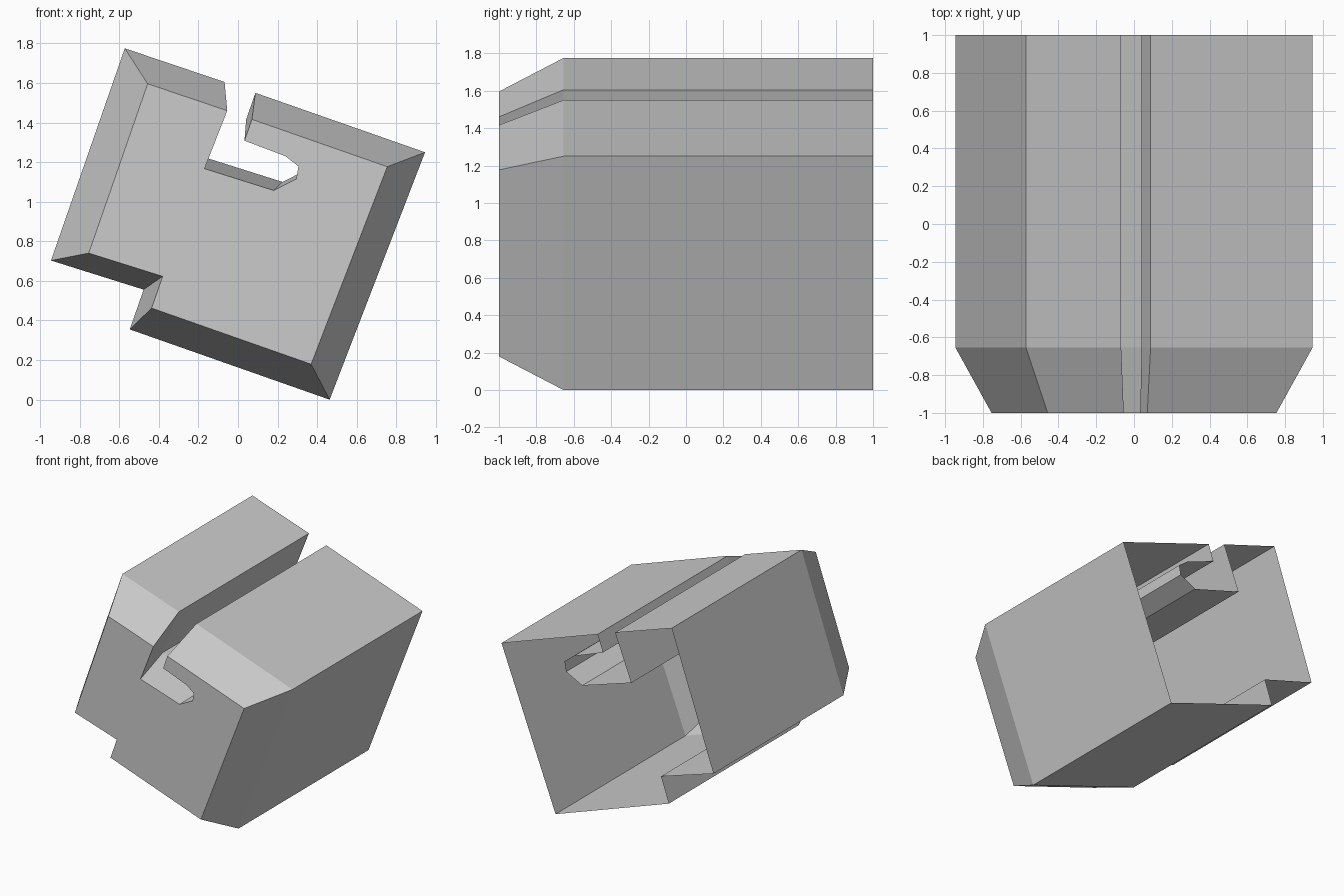
import bpy, bmesh

if "Cube" in bpy.data.objects:
    bpy.data.objects.remove(bpy.data.objects["Cube"])

grey = bpy.data.materials.new("plain grey")
grey.diffuse_color = (0.6, 0.6, 0.6, 1)
grey.use_nodes = True
grey.node_tree.nodes["Principled BSDF"].inputs["Base Color"].default_value = grey.diffuse_color

# Tilted block outline (x, z), clockwise from the top left corner
outline = [
    (-0.572, 1.775), (-0.068, 1.605),                    # left part of the top
    (-0.212, 1.238), (0.225, 1.100), (0.369, 1.173),     # hooked slot
    (0.383, 1.253), (0.300, 1.317), (0.041, 1.415),
    (0.088, 1.550), (0.945, 1.250), (0.463, 0.0),        # right side
    (-0.547, 0.355), (-0.477, 0.556), (-0.945, 0.703),   # corner notch
]
MID_Z = 0.888


def ring(bm, y, scale):
    return [bm.verts.new((x * scale, y, MID_Z + (z - MID_Z) * scale))
            for x, z in outline]


# Hollow shell: open at the back, tapered and capped at the front
bm = bmesh.new()
rings = [ring(bm, 1.0, 1.0), ring(bm, -0.655, 1.0), ring(bm, -1.0, 0.798)]
count = len(outline)
for back, front in zip(rings, rings[1:]):
    for i in range(count):
        j = (i + 1) % count
        bm.faces.new((back[i], back[j], front[j], front[i]))
cap = bm.faces.new(rings[-1][::-1])
cap.normal_update()

# Turn every face outward, with the cap facing the front
if cap.normal.y > 0:
    cap.normal_flip()
walls = [f for f in bm.faces if f != cap]
bm.normal_update()
right_wall = max(walls, key=lambda f: f.calc_center_median().x)
if right_wall.normal.x < 0:
    bmesh.ops.reverse_faces(bm, faces=walls)

mesh = bpy.data.meshes.new("slotted_shell")
bm.to_mesh(mesh)
bm.free()
mesh.materials.append(grey)
shell = bpy.data.objects.new("slotted_shell", mesh)
bpy.context.collection.objects.link(shell)
